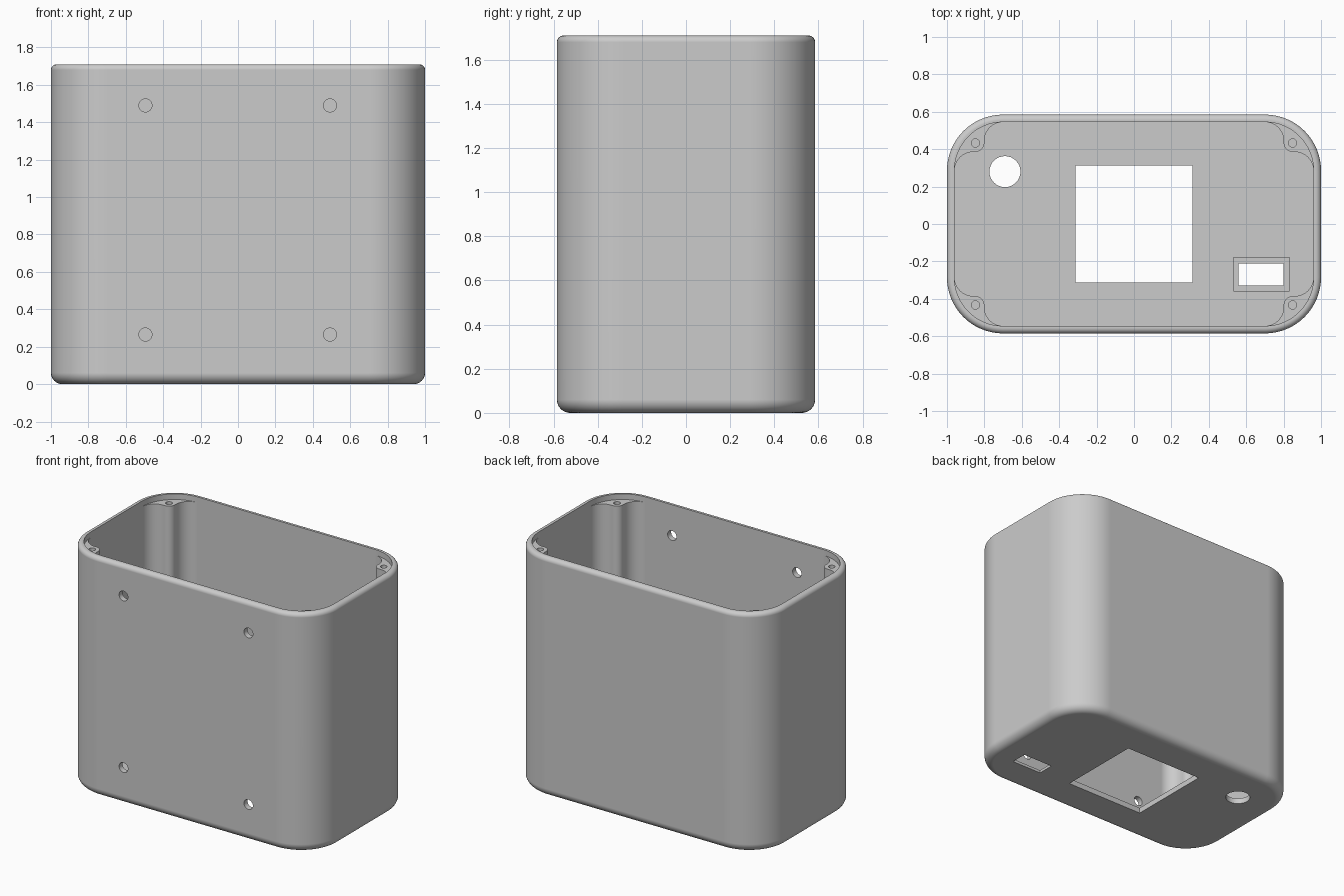
import bpy, bmesh
from math import sin, cos, pi, radians
from mathutils import Matrix, Vector

cube = bpy.data.objects.get("Cube")
if cube:
    bpy.data.objects.remove(cube, do_unlink=True)

HALF_X, HALF_Y, HEIGHT = 1.0, 0.585, 1.71
CORNER, WALL, LID_DEPTH = 0.30, 0.04, 0.04
BASE_FILLET, RIM_FILLET = 0.06, 0.03

grey = bpy.data.materials.new("plain_grey")
grey.use_nodes = True
grey.diffuse_color = (0.6, 0.6, 0.6, 1)
grey.node_tree.nodes["Principled BSDF"].inputs["Base Color"].default_value = (0.6, 0.6, 0.6, 1)


def arc(cx, cy, r, a0, a1, n=16):
    angles = [radians(a0 + (a1 - a0) * i / n) for i in range(n + 1)]
    return [(cx + r * cos(a), cy + r * sin(a)) for a in angles]


def rounded_rect(inset):
    """Outline of the body, moved inwards by inset."""
    x, y, pts = HALF_X - CORNER, HALF_Y - CORNER, []
    for i, (sx, sy) in enumerate([(1, 1), (-1, 1), (-1, -1), (1, -1)]):
        pts += arc(sx * x, sy * y, CORNER - inset, 90 * i, 90 * i + 90)
    return pts


def rect(x0, x1, y0, y1):
    return [(x0, y0), (x1, y0), (x1, y1), (x0, y1)]


def circle(x, y, r):
    return arc(x, y, r, 0, 360, 32)[:-1]


def loft(name, rings, matrix=None):
    """Closed solid through a list of (outline, height) rings."""
    bm = bmesh.new()
    loops = [[bm.verts.new((x, y, z)) for x, y in pts] for pts, z in rings]
    for low, high in zip(loops, loops[1:]):
        for i in range(len(low)):
            bm.faces.new((low[i - 1], low[i], high[i], high[i - 1]))
    bm.faces.new(loops[0])
    bm.faces.new(loops[-1])
    if matrix:
        bm.transform(matrix)
    bmesh.ops.recalc_face_normals(bm, faces=bm.faces)
    mesh = bpy.data.meshes.new(name)
    bm.to_mesh(mesh)
    bm.free()
    obj = bpy.data.objects.new(name, mesh)
    mesh.materials.append(grey)
    bpy.context.collection.objects.link(obj)
    return obj


def prism(name, pts, z0, z1, matrix=None):
    return loft(name, [(pts, z0), (pts, z1)], matrix)


def combine(target, tool, operation):
    """Apply a boolean and discard the tool."""
    mod = target.modifiers.new("boolean", 'BOOLEAN')
    mod.operation, mod.object, mod.solver = operation, tool, 'EXACT'
    bpy.context.view_layer.objects.active = target
    bpy.ops.object.modifier_apply(modifier=mod.name)
    bpy.data.objects.remove(tool, do_unlink=True)


# Outer body with rounded base and rim edges
steps = [i / 8 * pi / 2 for i in range(9)]
rings = [(rounded_rect(BASE_FILLET * (1 - sin(a))), BASE_FILLET * (1 - cos(a))) for a in steps]
rings += [(rounded_rect(RIM_FILLET * (1 - cos(a))), HEIGHT - RIM_FILLET * (1 - sin(a))) for a in steps]
body = loft("enclosure_body", rings)

# Open cavity
combine(body, prism("cavity", rounded_rect(WALL), WALL, 2), 'DIFFERENCE')

# Corner screw posts, blended into the walls and set below the rim
inner_y = HALF_Y - WALL
post_outline = (arc(0.70, inner_y - 0.10, 0.10, 90, 0, 10)
                + arc(0.85, 0.435, 0.05, 180, 270, 10)
                + arc(0.86, 0.285, 0.10, 90, 0, 10)
                + arc(0.70, 0.285, 0.28, 0, 90))
post_top = HEIGHT - LID_DEPTH
for sx in (1, -1):
    for sy in (1, -1):
        pts = [(sx * x, sy * y) for x, y in post_outline]
        combine(body, prism("post", pts, WALL / 2, post_top), 'UNION')
        hole = circle(sx * 0.848, sy * 0.433, 0.022)
        combine(body, prism("screw_hole", hole, post_top - 0.4, 2), 'DIFFERENCE')

# Floor openings: square window, round cable hole, slot with a stepped recess
combine(body, prism("window", rect(-0.313, 0.313, -0.313, 0.313), -1, 0.2), 'DIFFERENCE')
combine(body, prism("cable_hole", circle(-0.69, 0.28, 0.083), -1, 0.2), 'DIFFERENCE')
combine(body, prism("slot", rect(0.56, 0.80, -0.33, -0.21), -1, 0.2), 'DIFFERENCE')
combine(body, prism("slot_recess", rect(0.532, 0.832, -0.357, -0.18), WALL / 2, 0.2), 'DIFFERENCE')

# Four mounting holes through the front wall
for x in (-0.495, 0.492):
    for z in (0.265, 1.49):
        place = Matrix.Translation(Vector((x, -HALF_Y, z))) @ Matrix.Rotation(pi / 2, 4, 'X')
        combine(body, prism("mount_hole", circle(0, 0, 0.035), -0.1, 0.1, place), 'DIFFERENCE')

# Smooth curves, crisp edges
bpy.ops.object.select_all(action='DESELECT')
body.select_set(True)
bpy.context.view_layer.objects.active = body
bpy.ops.object.shade_smooth_by_angle(angle=radians(30))
normals = body.modifiers.new("even_shading", 'WEIGHTED_NORMAL')
normals.keep_sharp = True
